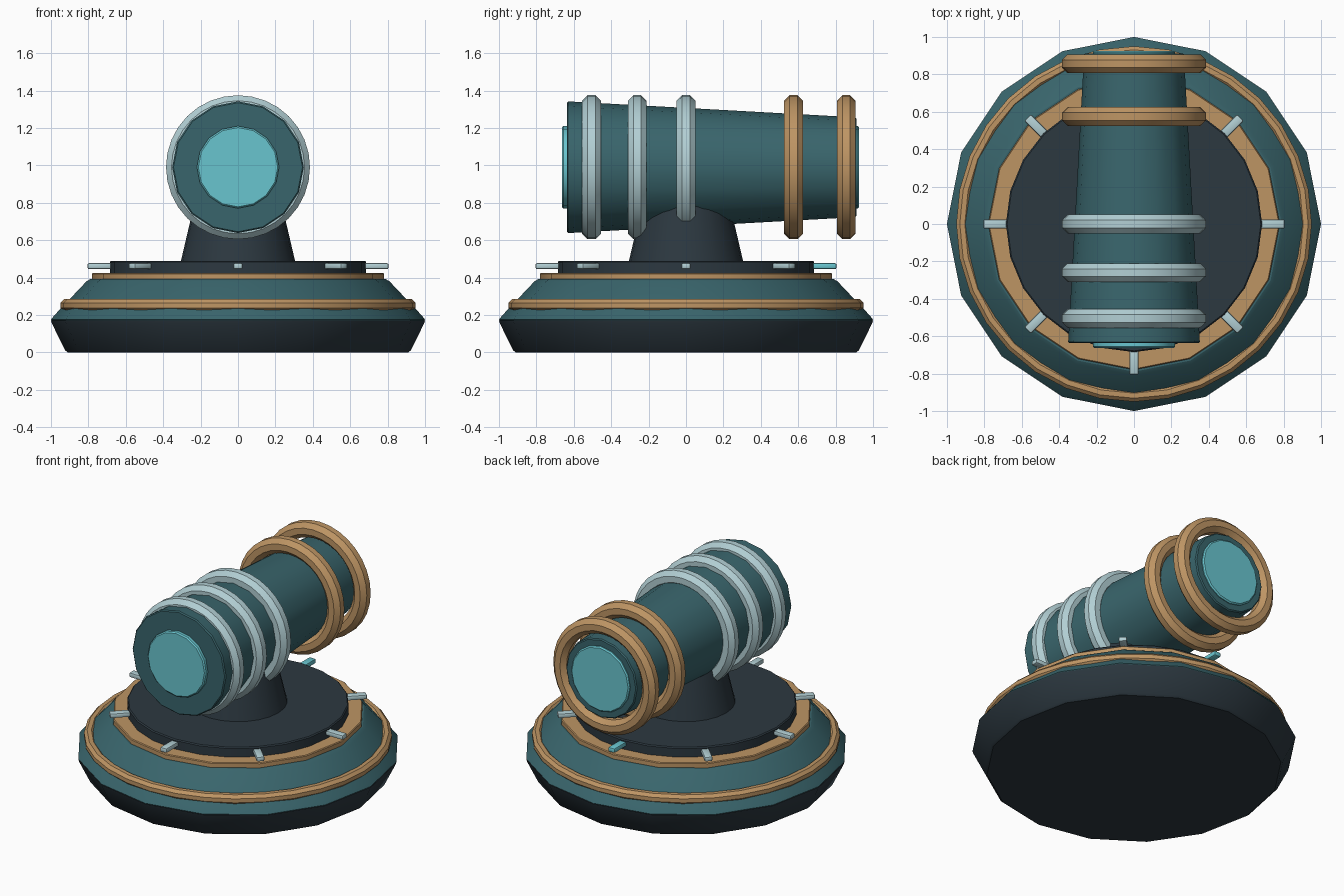
import bpy, bmesh, math
from mathutils import Matrix, Vector

if "Cube" in bpy.data.objects:
    bpy.data.objects.remove(bpy.data.objects["Cube"])


def material(name, rgb):
    m = bpy.data.materials.new(name)
    m.diffuse_color = [((c / 255 + 0.055) / 1.055) ** 2.4 for c in rgb] + [1]
    m.use_nodes = True
    m.node_tree.nodes["Principled BSDF"].inputs["Base Color"].default_value = m.diffuse_color
    return m


TEAL = material("deep teal", (57, 101, 108))
DARK = material("dark slate", (44, 56, 64))
GOLD = material("brass", (190, 149, 100))
SILVER = material("pale silver", (178, 207, 212))
CYAN = material("bright cyan", (105, 197, 207))

# Turns the lathe axis from z to y
ALONG_Y = Matrix.Rotation(-math.pi / 2, 4, 'X')
AXIS_Z = 0.99


def finish(name, bm, mat, matrix=Matrix()):
    bmesh.ops.recalc_face_normals(bm, faces=bm.faces)
    bm.transform(matrix)
    me = bpy.data.meshes.new(name)
    bm.to_mesh(me)
    bm.free()
    me.materials.append(mat)
    ob = bpy.data.objects.new(name, me)
    bpy.context.collection.objects.link(ob)
    bpy.ops.object.select_all(action='DESELECT')
    bpy.context.view_layer.objects.active = ob
    ob.select_set(True)
    bpy.ops.object.shade_smooth_by_angle(angle=math.radians(30))
    return ob


def lathe(name, profile, sides, mat, matrix=Matrix(), closed=False):
    """Spin (radius, height) points; open profiles get end caps."""
    bm = bmesh.new()
    rings = [[bm.verts.new((r * math.cos(2 * math.pi * i / sides),
                            r * math.sin(2 * math.pi * i / sides), h))
              for i in range(sides)] for r, h in profile]
    pairs = list(zip(rings, rings[1:]))
    if closed:
        pairs.append((rings[-1], rings[0]))
    else:
        bm.faces.new(rings[0])
        bm.faces.new(rings[-1])
    for a, b in pairs:
        for i in range(sides):
            j = (i + 1) % sides
            bm.faces.new((a[i], a[j], b[j], b[i]))
    return finish(name, bm, mat, matrix)


def band(name, radius, tube, mat, matrix):
    """Ring with an eight-sided section, flat on the outside."""
    angles = [math.pi / 8 + k * math.pi / 4 for k in range(8)]
    prof = [(radius + tube * math.cos(a), tube * math.sin(a)) for a in angles]
    lathe(name, prof, 32, mat, matrix, closed=True)


# Stepped base
lathe("base_foot", [(0.91, 0), (0.925, 0.012), (0.995, 0.155), (1, 0.17)], 16, DARK)
lathe("base_slope", [(0.99, 0.165), (1, 0.175), (0.985, 0.195), (0.81, 0.38), (0.79, 0.392)], 16, TEAL)
band("base_trim", 0.918, 0.035, GOLD, Matrix.Translation((0, 0, 0.252)))
lathe("brass_plate", [(0.78, 0.385), (0.78, 0.42), (0.775, 0.425)], 16, GOLD)
lathe("turntable", [(0.685, 0.42), (0.685, 0.483), (0.678, 0.49)], 24, DARK)

# Pedestal under the barrel
lathe("pedestal", [(0.306, 0.485), (0.23, 0.81)], 24, DARK)

# Tapered barrel with a lens at each end
barrel_at = Matrix.Translation((0, 0, AXIS_Z)) @ ALONG_Y
lathe("barrel", [(0.345, -0.637), (0.352, -0.63), (0.267, 0.905), (0.26, 0.912)], 16, TEAL, barrel_at)
lathe("front_lens", [(0.212, -0.664), (0.22, -0.656), (0.22, -0.62)], 16, CYAN, barrel_at)
lathe("back_lens", [(0.22, 0.89), (0.22, 0.918), (0.212, 0.926)], 16, CYAN, barrel_at)

# Barrel rings
for n, (y, mat) in enumerate([(-0.505, SILVER), (-0.26, SILVER), (0, SILVER),
                              (0.575, GOLD), (0.857, GOLD)]):
    band(f"barrel_ring_{n + 1}", 0.335, 0.054, mat,
         Matrix.Translation((0, y, AXIS_Z)) @ ALONG_Y)

# Marker pegs around the turntable; the one at the back is bright
for k in range(8):
    bm = bmesh.new()
    bmesh.ops.create_cube(bm, size=1)
    bmesh.ops.scale(bm, vec=Vector((0.14, 0.05, 0.032)), verts=bm.verts)
    bmesh.ops.bevel(bm, geom=bm.edges[:], offset=0.009, segments=2,
                    affect='EDGES', profile=0.5)
    place = Matrix.Rotation(k * math.pi / 4, 4, 'Z') @ Matrix.Translation((0.735, 0, 0.461))
    finish(f"marker_peg_{k + 1}", bm, CYAN if k == 2 else SILVER, place)
